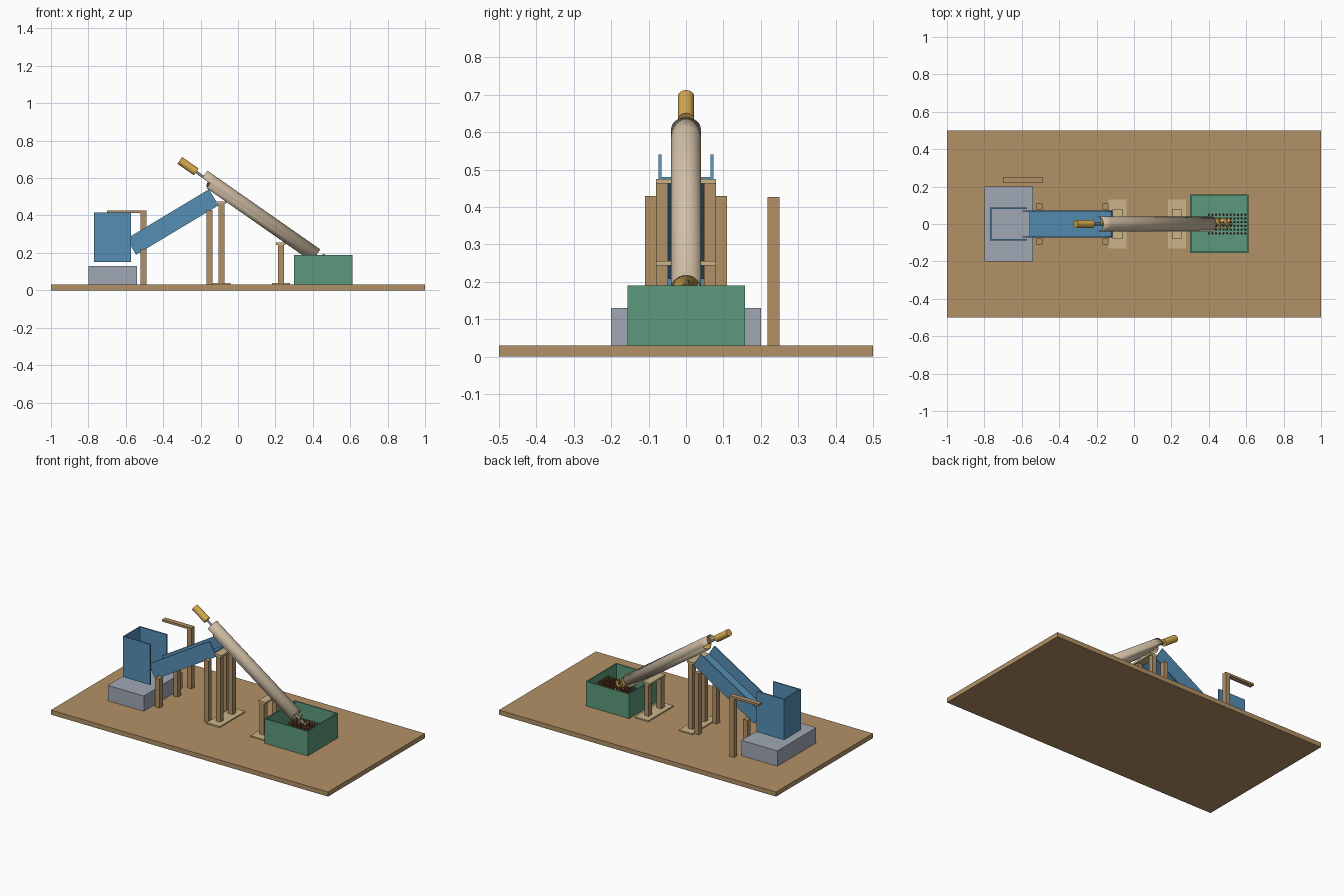
import bpy, bmesh
from math import radians, cos, sin, pi
from mathutils import Vector, Matrix

cube = bpy.data.objects.get("Cube")
if cube:
    bpy.data.objects.remove(cube, do_unlink=True)


def material(name, r, g, b):
    m = bpy.data.materials.new(name)
    m.use_nodes = True
    m.diffuse_color = (r, g, b, 1)
    m.node_tree.nodes["Principled BSDF"].inputs["Base Color"].default_value = (r, g, b, 1)
    return m


WOOD = material("wood", .45, .285, .133)
PALE = material("pale wood", .587, .462, .242)
BLUE = material("blue", .089, .274, .46)
GREEN = material("green", .107, .319, .205)
GREY = material("grey", .355, .393, .462)
CREAM = material("cream", .638, .522, .38)
GOLD = material("gold", .694, .407, .084)
STEEL = material("steel", .27, .27, .29)
BROWN = material("brown", .214, .073, .027)


def finish(name, bm, mat, smooth=False):
    bmesh.ops.recalc_face_normals(bm, faces=bm.faces)
    me = bpy.data.meshes.new(name)
    bm.to_mesh(me)
    bm.free()
    me.materials.append(mat)
    ob = bpy.data.objects.new(name, me)
    bpy.context.collection.objects.link(ob)
    if smooth:
        bpy.ops.object.select_all(action='DESELECT')
        ob.select_set(True)
        bpy.context.view_layer.objects.active = ob
        bpy.ops.object.shade_smooth_by_angle(angle=radians(40))
    return ob


def add_box(bm, x, y, z, mat=Matrix()):
    """Add a box given its (min, max) range on each axis."""
    mid = Vector([(a + b) / 2 for a, b in (x, y, z)])
    size = [b - a for a, b in (x, y, z)] + [1]
    bmesh.ops.create_cube(bm, size=1, matrix=mat @ Matrix.Translation(mid) @ Matrix.Diagonal(size))


def boxes(name, mat, *ranges, frame=Matrix()):
    bm = bmesh.new()
    for r in ranges:
        add_box(bm, *r, mat=frame)
    return finish(name, bm, mat)


# Ground board and plinth
boxes("base_board", WOOD, ((-1, 1), (-.5, .5), (0, .03)))
boxes("plinth", GREY, ((-.8, -.54), (-.2, .2), (.03, .13)))

# Three-sided hopper, open on top and towards the chute
W = .009
hz = (.15, .415)
boxes("hopper", BLUE,
      ((-.77, -.77 + W), (-.088, .088), hz),
      ((-.77, -.572), (-.088, -.088 + W), hz),
      ((-.77, -.572), (.088 - W, .088), hz))

# Sloping chute
chute = Matrix.Translation((-.35, 0, .365)) @ Matrix.Rotation(radians(-31), 4, 'Y')
cx = (-.257, .257)
boxes("chute", BLUE,
      (cx, (-.07, .07), (-.03, -.02)),
      (cx, (-.073, -.066), (-.05, .05)),
      (cx, (.066, .073), (-.05, .05)), frame=chute)

# Chute legs in mirrored pairs
for label, x, top in (("low", -.505, .22), ("high", -.152, .43)):
    for side, s in (("left", 1), ("right", -1)):
        y = sorted((s * .077, s * .109))
        boxes(f"chute_leg_{label}_{side}", WOOD, ((x - .016, x + .016), y, (.03, top)))

# Post with a side arm
boxes("arm_post", WOOD, ((-.52, -.488), (.218, .25), (.03, .413)))
boxes("arm_beam", WOOD, ((-.7, -.488), (.218, .25), (.413, .427)))

# Trestles carrying the tube
for label, x, top in (("high", -.088, .463), ("low", .229, .243)):
    boxes(f"trestle_foot_{label}", PALE, ((x - .048, x + .048), (-.13, .13), (.03, .038)))
    for side, s in (("left", 1), ("right", -1)):
        y = sorted((s * .048, s * .08))
        boxes(f"trestle_post_{label}_{side}", WOOD, ((x - .016, x + .016), y, (.038, top)))
    boxes(f"trestle_cap_{label}", PALE, ((x - .026, x + .026), (-.08, .08), (top, top + .012)))

# Open green bin
gx, gy, gz, t = (.3, .613), (-.156, .158), (.03, .19), .008
boxes("bin", GREEN,
      (gx, gy, (.03, .04)),
      ((gx[0], gx[0] + t), gy, gz), ((gx[1] - t, gx[1]), gy, gz),
      ((gx[0] + t, gx[1] - t), (gy[0], gy[0] + t), gz),
      ((gx[0] + t, gx[1] - t), (gy[1] - t, gy[1]), gz))

# Conveyor axis: local z runs down the tube from its upper end
start, end = Vector((-.186, 0, .607)), Vector((.417, 0, .186))
axis = end - start
L = axis.length
frame = Matrix.Translation(start) @ axis.to_track_quat('Z', 'Y').to_matrix().to_4x4()


def rod(name, r, a, b, mat, caps=True, cut=None):
    """Cylinder along the conveyor axis; cut opens its underside up to that distance."""
    bm = bmesh.new()
    bmesh.ops.create_cone(bm, cap_ends=caps, segments=32, radius1=r, radius2=r, depth=b - a,
                          matrix=Matrix.Translation((0, 0, (a + b) / 2)))
    if cut:
        bmesh.ops.bisect_plane(bm, geom=bm.verts[:] + bm.edges[:] + bm.faces[:],
                               plane_co=(0, 0, cut), plane_no=(0, 0, 1))
        gone = [f for f in bm.faces if f.calc_center_median().z < cut
                and (frame.to_3x3() @ f.normal).z < -.1]
        bmesh.ops.delete(bm, geom=gone, context='FACES')
    bm.transform(frame)
    return finish(name, bm, mat, True)


tube = rod("tube", .04, 0, L, CREAM, caps=False, cut=.05)
wall = tube.modifiers.new("wall", 'SOLIDIFY')
wall.thickness = .004
wall.offset = -1
rod("motor", .022, -.153, -.045, GOLD)
rod("drive_shaft", .007, -.05, L + .13, STEEL)

# Screw flight wound around the shaft
bm = bmesh.new()
turns, steps = 17, 17 * 20
rows = []
for i in range(steps + 1):
    a = 2 * pi * turns * i / steps
    z = .008 + (L + .11) * i / steps
    rows.append([bm.verts.new((r * cos(a), r * sin(a), z + d))
                 for r, d in ((.006, 0), (.033, 0), (.033, .004), (.006, .004))])
for p, q in zip(rows, rows[1:]):
    for k in range(4):
        n = (k + 1) % 4
        bm.faces.new((p[k], p[n], q[n], q[k]))
bm.faces.new(rows[0])
bm.faces.new(rows[-1])
bm.transform(frame)
finish("screw_flight", bm, GOLD, True)

# Layered pellets in the bin
bm = bmesh.new()
for layer in range(3):
    for i in range(11):
        for j in range(6):
            at = (.4 + .0195 * i, -.05 + .02 * j, .105 + .02 * layer)
            bmesh.ops.create_icosphere(bm, subdivisions=1, radius=.007, matrix=Matrix.Translation(at))
finish("pellets", bm, BROWN)
